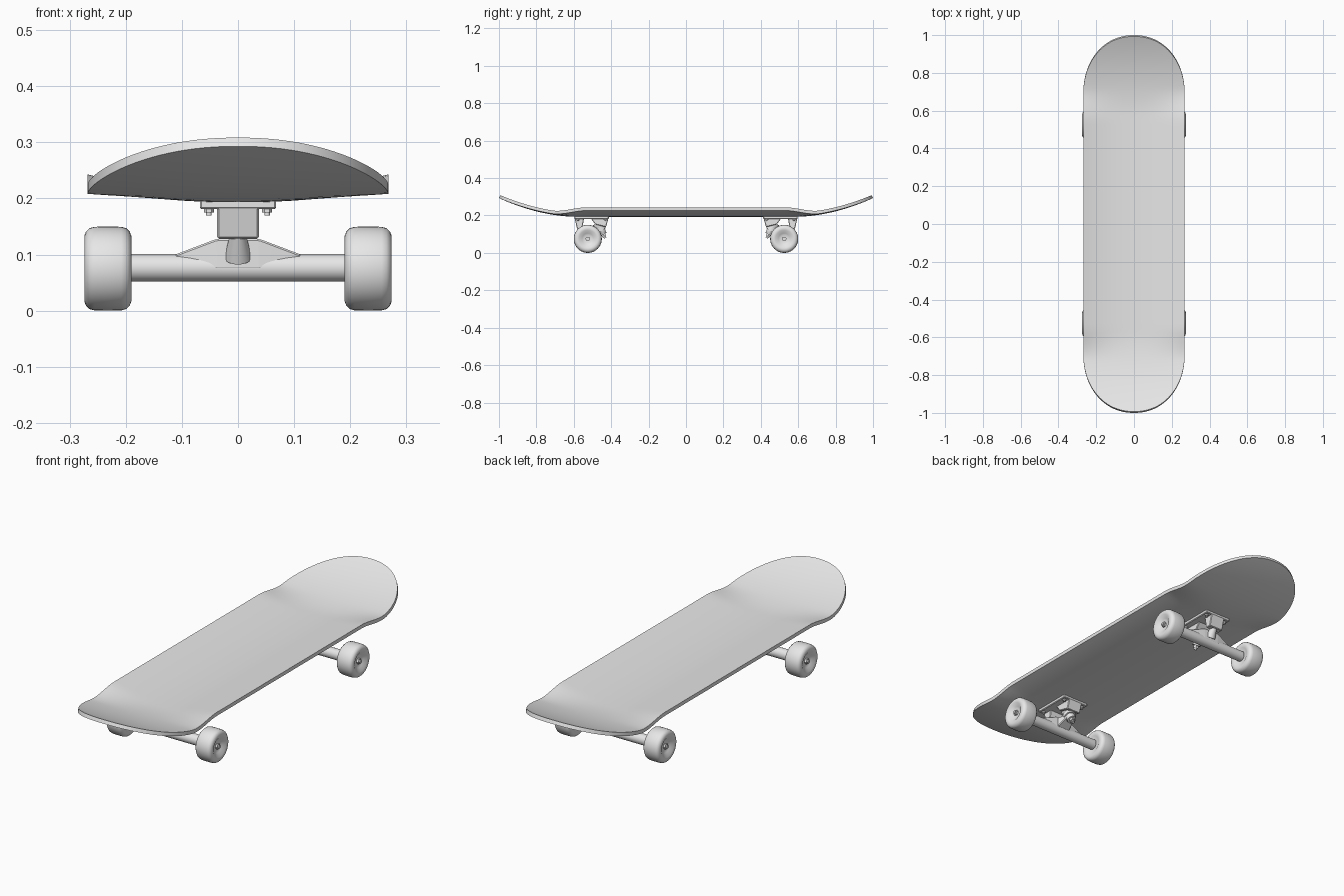
import bpy, bmesh, math
from mathutils import Vector

if "Cube" in bpy.data.objects:
    bpy.data.objects.remove(bpy.data.objects["Cube"])

grey = bpy.data.materials.new("light_grey")
grey.diffuse_color = (0.8, 0.8, 0.8, 1)
grey.use_nodes = True
grey.node_tree.nodes["Principled BSDF"].inputs["Base Color"].default_value = grey.diffuse_color


def finish(bm, name, angle=35):
    bmesh.ops.remove_doubles(bm, verts=bm.verts, dist=1e-5)
    bmesh.ops.recalc_face_normals(bm, faces=bm.faces)
    me = bpy.data.meshes.new(name)
    bm.to_mesh(me)
    bm.free()
    me.materials.append(grey)
    ob = bpy.data.objects.new(name, me)
    bpy.context.collection.objects.link(ob)
    bpy.ops.object.select_all(action='DESELECT')
    ob.select_set(True)
    bpy.context.view_layer.objects.active = ob
    bpy.ops.object.shade_smooth_by_angle(angle=math.radians(angle))
    return ob


def skin(bm, rings):
    """Join closed rings of equal length with quads."""
    vs = [[bm.verts.new(p) for p in r] for r in rings]
    n = len(vs[0])
    for a, b in zip(vs, vs[1:]):
        for i in range(n):
            j = (i + 1) % n
            bm.faces.new((a[i], a[j], b[j], b[i]))


def lathe(name, profile, start, direction, n=32):
    """Turn (distance, radius) pairs about an axis."""
    bm = bmesh.new()
    start, q = Vector(start), Vector(direction).to_track_quat('Z', 'Y')
    skin(bm, [[start + q @ Vector((r * math.cos(2 * math.pi * i / n),
                                   r * math.sin(2 * math.pi * i / n), d))
               for i in range(n)] for d, r in profile])
    return finish(bm, name)


def rod(name, start, direction, d0, d1, r, n=24):
    return lathe(name, [(d0, 0), (d0, r), (d1, r), (d1, 0)], start, direction, n)


def block(name, half_pts, bevel=0.003):
    """Convex block mirrored in x."""
    bm = bmesh.new()
    for x, y, z in half_pts:
        bm.verts.new((x, y, z))
        bm.verts.new((-x, y, z))
    bmesh.ops.convex_hull(bm, input=bm.verts)
    bmesh.ops.dissolve_limit(bm, angle_limit=0.02, verts=bm.verts, edges=bm.edges)
    bmesh.ops.bevel(bm, geom=list(bm.edges), offset=bevel, segments=1,
                    affect='EDGES', clamp_overlap=True)
    return finish(bm, name, 25)


# Deck: concave board with raised rounded ends
W, STRAIGHT, THICK = 0.268, 0.70, 0.017


def deck_z(x, y):
    a = abs(y)
    kick = 0.1 * (max(0, a - 0.58) / 0.42) ** 1.9
    t = min(1, max(0, (a - 0.54) / 0.18))
    fade = 1 - t * t * (3 - 2 * t)
    return 0.193 + kick + (0.005 + 0.028 * fade) * (abs(x) / W) ** 2.2


def deck_point(x, y, h):
    s = (deck_z(x, y + 0.001) - deck_z(x, y - 0.001)) / 0.002
    k = h / math.hypot(1, s)
    return (x, y - s * k, deck_z(x, y) + k)


half = [(STRAIGHT * i / 28, W) for i in range(28)]
for i in range(25):
    t = math.pi / 2 * i / 24
    half.append((STRAIGHT + (1 - STRAIGHT) * math.sin(t), W * max(0, math.cos(t)) ** 0.93))
stations = [(-y, w) for y, w in reversed(half[1:])] + half
us = [i / 14 - 1 for i in range(29)]
bm = bmesh.new()
skin(bm, [[deck_point(u * w, y, 0) for u in us] +
          [deck_point(u * w, y, THICK) for u in reversed(us)] for y, w in stations])
finish(bm, "deck", 40)

# Wheel section: distance from the inner face, radius
WHEEL = [(0.01, 0), (0.01, 0.03), (0.003, 0.044), (0, 0.058), (0.003, 0.066),
         (0.009, 0.072), (0.018, 0.0745), (0.042, 0.075), (0.066, 0.0745),
         (0.075, 0.072), (0.081, 0.066), (0.084, 0.058), (0.083, 0.047),
         (0.072, 0.03), (0.068, 0.02), (0.068, 0)]

for end, s in (("front", -1), ("back", 1)):
    # Base plate and its two mounts
    block(end + "_base_plate", [(0.068, s * y, z) for y in (0.413, 0.597) for z in (0.181, 0.198)])
    block(end + "_pivot_mount", [(0.037, s * y, z) for y, z in
                                 ((0.596, 0.186), (0.545, 0.186), (0.582, 0.128), (0.555, 0.128))])
    block(end + "_kingpin_mount", [(0.037, s * y, z) for y, z in
                                   ((0.414, 0.186), (0.51, 0.186), (0.428, 0.138), (0.485, 0.152))])

    # Mounting bolts
    for x in (-0.052, 0.052):
        for y in (0.432, 0.578):
            rod(end + "_bolt_nut", (x, s * y, 0.183), (0, 0, -1), 0, 0.008, 0.009, 6)
            rod(end + "_bolt_tip", (x, s * y, 0.183), (0, 0, -1), 0, 0.013, 0.005, 12)

    # Hanger: axle tube, sloped shoulders, pivot nose and kingpin arm
    rod(end + "_axle_tube", (0, s * 0.525, 0.0765), (1, 0, 0), -0.195, 0.195, 0.0245, 32)
    block(end + "_hanger_shoulder",
          [(0.112, s * y, z) for y in (0.512, 0.538) for z in (0.07, 0.1)] +
          [(0.038, s * y, z) for y, z in ((0.5, 0.128), (0.55, 0.128), (0.5, 0.075), (0.55, 0.075))])
    lathe(end + "_pivot_nose", [(0, 0), (0, 0.024), (0.055, 0.013), (0.06, 0)],
          (0, s * 0.54, 0.095), (0, s * 0.5, 0.8))
    block(end + "_kingpin_arm",
          [(0.04, s * 0.525, 0.065), (0.04, s * 0.525, 0.122),
           (0.022, s * 0.45, 0.107), (0.022, s * 0.458, 0.125)])

    # Kingpin with bushings, washer and nut
    top, down = (0, s * 0.483, 0.168), (0, -s * 0.5, -0.85)
    rod(end + "_kingpin", top, down, 0, 0.102, 0.007, 16)
    lathe(end + "_upper_bushing", [(0.01, 0), (0.01, 0.024), (0.025, 0.026), (0.04, 0.023), (0.04, 0)], top, down)
    rod(end + "_hanger_ring", top, down, 0.038, 0.058, 0.029)
    lathe(end + "_lower_bushing", [(0.056, 0), (0.056, 0.023), (0.066, 0.023), (0.078, 0.017), (0.078, 0)], top, down)
    rod(end + "_kingpin_washer", top, down, 0.077, 0.081, 0.02)
    rod(end + "_kingpin_nut", top, down, 0.081, 0.094, 0.013, 6)

    # Wheels with axle nuts
    for side, d in (("left", -1), ("right", 1)):
        tag, hub, out = f"{end}_{side}_", (d * 0.19, s * 0.525, 0.075), (d, 0, 0)
        lathe(tag + "wheel", WHEEL, hub, out, 40)
        rod(tag + "axle_nut", hub, out, 0.06, 0.077, 0.013, 6)
        rod(tag + "axle_tip", hub, out, 0.06, 0.083, 0.007, 16)
